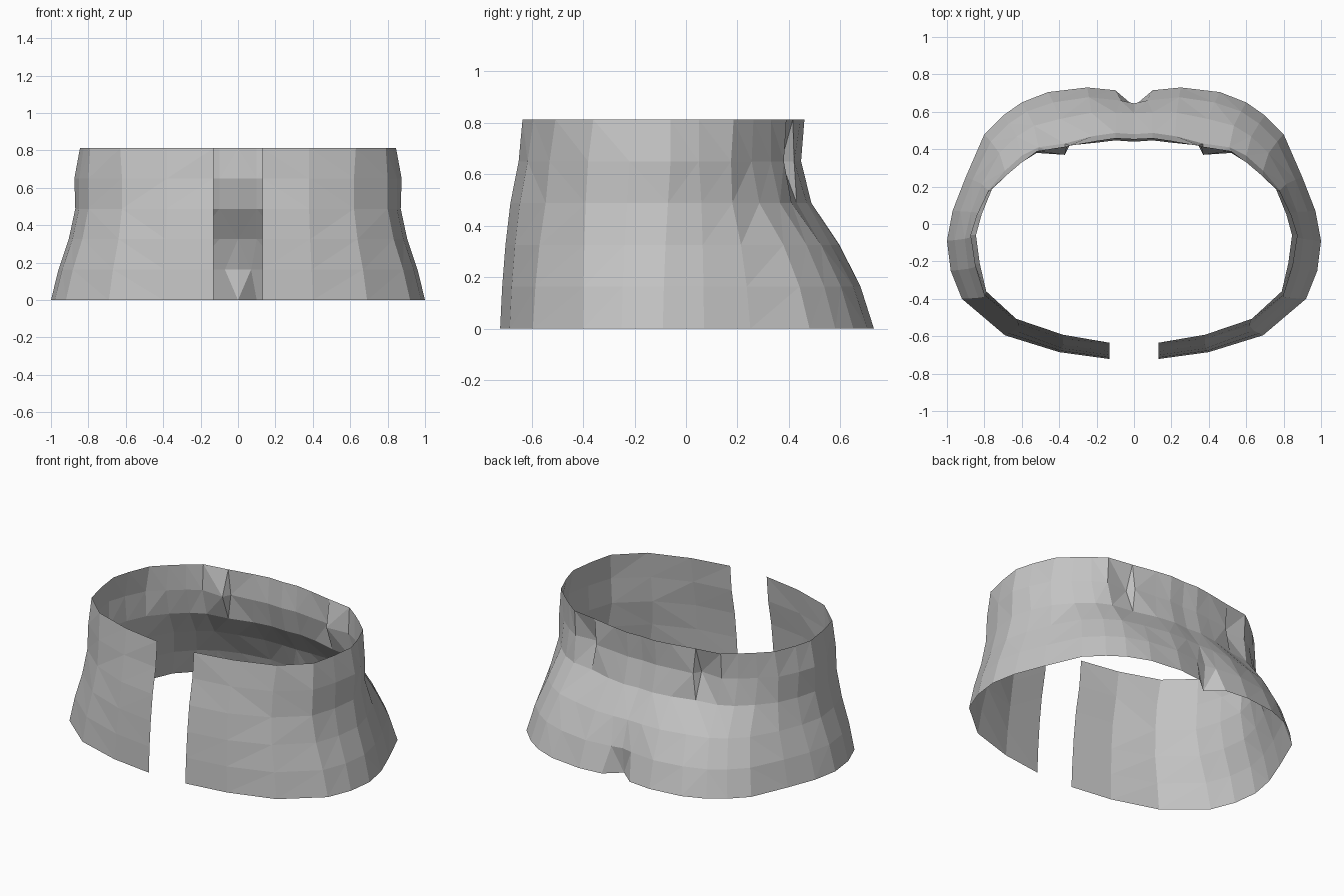
import bpy, bmesh

if "Cube" in bpy.data.objects:
    bpy.data.objects.remove(bpy.data.objects["Cube"])

# Right-half outlines (x, y), from the front opening round to the back centre
HEM = [(.13, -.722), (.4, -.685), (.69, -.595), (.92, -.4), (.98, -.25), (1, -.09),
       (.97, .07), (.9, .25), (.8, .48), (.7, .58), (.6, .65), (.46, .705), (.46, .705),
       (.25, .73), (.1, .715), (0, .63)]
WAIST = [(.13, -.682), (.38, -.645), (.62, -.545), (.8, -.39), (.85, -.23), (.87, -.07),
         (.835, .06), (.78, .18), (.69, .285), (.6, .365), (.51, .41), (.37, .43), (.37, .43),
         (.22, .47), (.1, .487), (0, .48)]
PINCH = [(.13, -.65), (.38, -.615), (.62, -.53), (.8, -.38), (.85, -.22), (.875, -.06),
         (.84, .05), (.78, .175), (.69, .255), (.6, .33), (.52, .38), (.37, .37), (.345, .42),
         (.2, .435), (.1, .447), (0, .44)]
TOP = [(.13, -.635), (.38, -.592), (.63, -.507), (.79, -.36), (.825, -.21), (.845, -.06),
       (.815, .05), (.76, .185), (.68, .262), (.6, .33), (.52, .39), (.36, .415), (.36, .415),
       (.2, .445), (.1, .46), (0, .455)]


def blend(a, b, tx, ty):
    return [(p[0] + (q[0] - p[0]) * tx, p[1] + (q[1] - p[1]) * ty) for p, q in zip(a, b)]


# The centre notch in the hem fades out upwards
low = blend(HEM, WAIST, .31, .2)
low[-2:] = [(.07, .66), (0, .645)]
mid = blend(HEM, WAIST, .73, .52)
mid[-1] = (0, .592)
rings = [(0, HEM), (.163, low), (.325, mid), (.488, WAIST), (.65, PINCH), (.812, TOP)]

# Open cloth band, lofted through the rings; the doubled column opens into a dart
bm = bmesh.new()
rows = [[bm.verts.new((x, y, z)) for x, y in ring] for z, ring in rings]
for a, b in zip(rows, rows[1:]):
    for i in range(len(a) - 1):
        bm.faces.new((a[i], a[i + 1], b[i + 1], b[i]))
bmesh.ops.remove_doubles(bm, verts=bm.verts, dist=.0005)
bmesh.ops.triangulate(bm, faces=bm.faces)

# Mirror to the left half
bmesh.ops.mirror(bm, geom=bm.verts[:] + bm.edges[:] + bm.faces[:], axis='X', merge_dist=.0005)
bmesh.ops.recalc_face_normals(bm, faces=bm.faces)
front = min(bm.faces, key=lambda f: f.calc_center_median().y)
if front.normal.y > 0:
    bmesh.ops.reverse_faces(bm, faces=bm.faces)

mesh = bpy.data.meshes.new("waist_band")
bm.to_mesh(mesh)
bm.free()
grey = bpy.data.materials.new("mid grey cloth")
grey.diffuse_color = (.55, .55, .55, 1)
grey.use_nodes = True
grey.node_tree.nodes["Principled BSDF"].inputs["Base Color"].default_value = grey.diffuse_color
mesh.materials.append(grey)
bpy.context.collection.objects.link(bpy.data.objects.new("waist_band", mesh))
